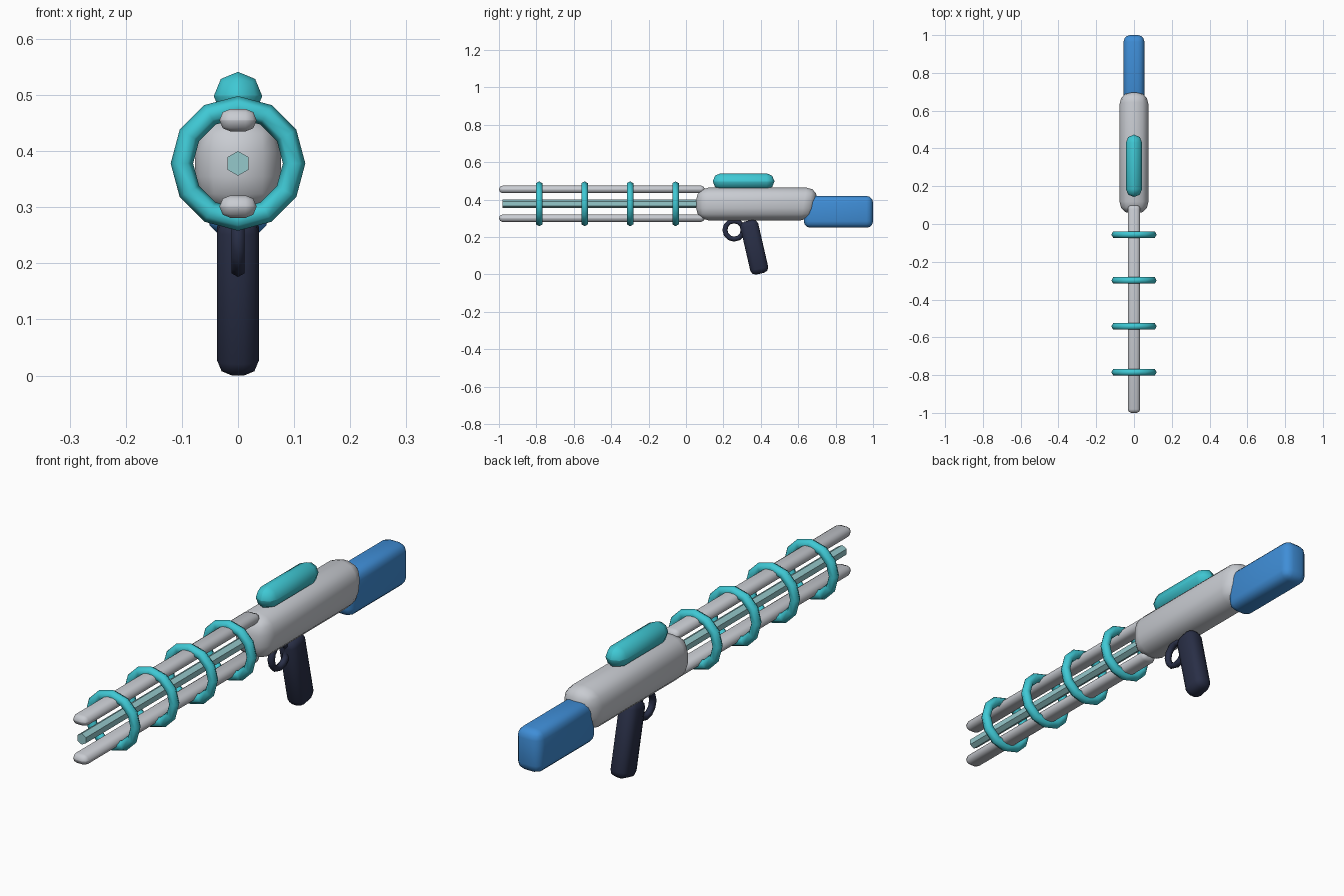
import bpy, bmesh, math
from mathutils import Matrix, Vector

cube = bpy.data.objects.get("Cube")
if cube:
    bpy.data.objects.remove(cube, do_unlink=True)


def material(name, rgb):
    m = bpy.data.materials.new(name)
    m.use_nodes = True
    m.diffuse_color = (*rgb, 1)
    m.node_tree.nodes["Principled BSDF"].inputs["Base Color"].default_value = (*rgb, 1)
    return m


GREY = material("light_grey", (0.58, 0.60, 0.64))
TEAL = material("teal", (0.05, 0.58, 0.66))
PALE = material("pale_teal", (0.30, 0.58, 0.60))
BLUE = material("blue", (0.05, 0.27, 0.68))
NAVY = material("navy", (0.022, 0.028, 0.062))


def finish(name, bm, mat, smooth_angle):
    bmesh.ops.recalc_face_normals(bm, faces=bm.faces)
    mesh = bpy.data.meshes.new(name)
    bm.to_mesh(mesh)
    bm.free()
    mesh.materials.append(mat)
    ob = bpy.data.objects.new(name, mesh)
    bpy.context.collection.objects.link(ob)
    if smooth_angle:
        bpy.ops.object.select_all(action='DESELECT')
        ob.select_set(True)
        bpy.context.view_layer.objects.active = ob
        bpy.ops.object.shade_smooth_by_angle(angle=math.radians(smooth_angle))
    return ob


def rounded_box(name, center, size, bevel, segments, mat, tilt=0, rear_slant=0):
    bm = bmesh.new()
    bmesh.ops.create_cube(bm, size=1, matrix=Matrix.Diagonal((*size, 1)))
    for v in bm.verts:
        if v.co.y > 0 and v.co.z < 0:
            v.co.y -= rear_slant
    bmesh.ops.bevel(bm, geom=bm.edges[:], offset=bevel, segments=segments,
                    profile=0.5, affect='EDGES', clamp_overlap=True)
    bm.transform(Matrix.Translation(center) @ Matrix.Rotation(math.radians(tilt), 4, 'X'))
    return finish(name, bm, mat, 60)


def ring(name, center, major, minor, axis, mat, sides=12, tube_sides=6):
    """Low-poly torus: a polygon section spun around its axis."""
    bm = bmesh.new()
    section = []
    for i in range(tube_sides):
        a = math.tau * i / tube_sides
        section.append(bm.verts.new((major + minor * math.cos(a), 0, minor * math.sin(a))))
    edges = [bm.edges.new((section[i - 1], section[i])) for i in range(tube_sides)]
    bmesh.ops.spin(bm, geom=section + edges, cent=(0, 0, 0), axis=(0, 0, 1),
                   angle=math.tau, steps=sides, use_merge=True)
    bmesh.ops.remove_doubles(bm, verts=bm.verts, dist=0.0001)
    turn = Vector((0, 0, 1)).rotation_difference(Vector(axis)).to_matrix().to_4x4()
    bm.transform(Matrix.Translation(center) @ turn)
    return finish(name, bm, mat, 62)


AXIS_Z = 0.378

# Main body and stock
rounded_box("body", (0, 0.382, 0.377), (0.154, 0.656, 0.174), 0.065, 3, GREY, rear_slant=0.03)
rounded_box("stock", (0, 0.815, 0.335), (0.11, 0.37, 0.17), 0.035, 3, BLUE)

# Pod on top
rounded_box("top_pod", (0, 0.308, 0.498), (0.086, 0.33, 0.086), 0.0425, 2, TEAL)

# Barrel rails above and below the central rod
for name, side in (("upper_rail", 1), ("lower_rail", -1)):
    rounded_box(name, (0, -0.45, AXIS_Z + side * 0.077), (0.066, 1.1, 0.04), 0.0195, 2, GREY)

bm = bmesh.new()
bmesh.ops.create_cone(bm, cap_ends=True, segments=6, radius1=0.022, radius2=0.022, depth=1.1)
bm.transform(Matrix.Translation((0, -0.43, AXIS_Z)) @ Matrix.Rotation(math.radians(90), 4, 'X'))
finish("central_rod", bm, PALE, 0)

# Coil rings along the barrel
for i in range(4):
    ring(f"coil_ring_{i + 1}", (0, -0.785 + i * 0.243, AXIS_Z), 0.1, 0.02, (0, 1, 0), TEAL)

# Grip and trigger guard
rounded_box("grip", (0, 0.365, 0.146), (0.074, 0.098, 0.29), 0.027, 2, NAVY, tilt=13)
ring("trigger_guard", (0, 0.257, 0.238), 0.049, 0.0135, (1, 0, 0), NAVY)
